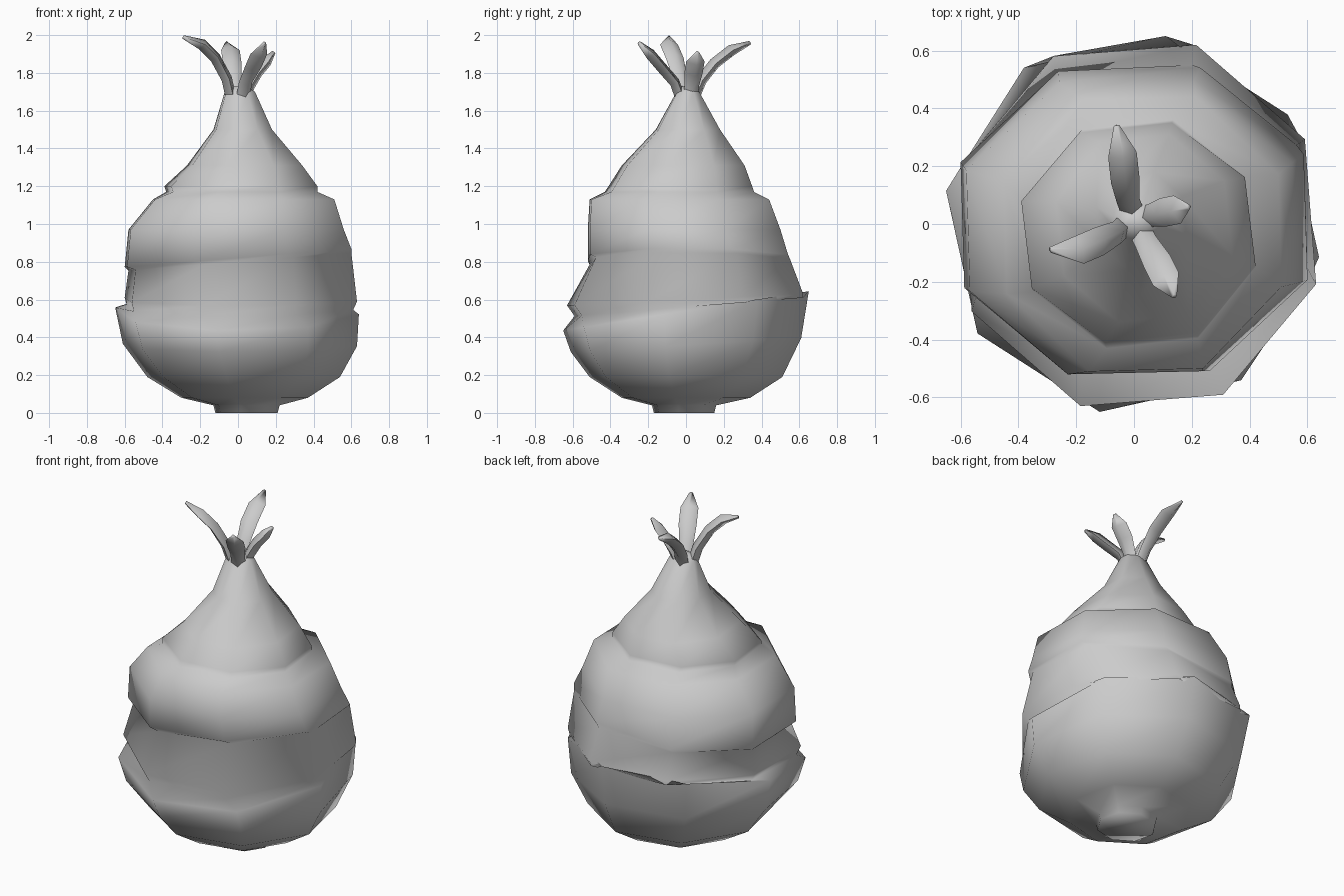
import bpy
import bmesh
from math import cos, sin, pi, radians
from mathutils import Vector

cube = bpy.data.objects.get("Cube")
if cube:
    bpy.data.objects.remove(cube, do_unlink=True)

grey = bpy.data.materials.new("plain grey")
grey.use_nodes = True
colour = (0.6, 0.6, 0.6, 1)
grey.diffuse_color = colour
grey.node_tree.nodes["Principled BSDF"].inputs["Base Color"].default_value = colour


def loft(name, rings):
    """Skin a list of equal rings of points into a closed smooth object."""
    bm = bmesh.new()
    loops = [[bm.verts.new(p) for p in ring] for ring in rings]
    count = len(loops[0])
    for lower, higher in zip(loops, loops[1:]):
        for i in range(count):
            j = (i + 1) % count
            bm.faces.new((lower[i], lower[j], higher[j], higher[i]))
    bm.faces.new(loops[0][::-1])
    bm.faces.new(loops[-1])
    mesh = bpy.data.meshes.new(name)
    bm.to_mesh(mesh)
    bm.free()
    mesh.materials.append(grey)
    ob = bpy.data.objects.new(name, mesh)
    bpy.context.collection.objects.link(ob)
    bpy.ops.object.select_all(action='DESELECT')
    ob.select_set(True)
    bpy.context.view_layer.objects.active = ob
    bpy.ops.object.shade_smooth_by_angle(angle=radians(85))


def octagon(turn, z, left, right, front, back, tilt_x=0, tilt_y=0):
    """Turned octagon that touches all four given sides, then is tilted."""
    angles = [radians(turn) + k * pi / 4 for k in range(8)]
    reach_x = max(cos(a) for a in angles)
    reach_y = max(sin(a) for a in angles)
    ring = []
    for a in angles:
        x = (left + right + (right - left) * cos(a) / reach_x) / 2
        y = (front + back + (back - front) * sin(a) / reach_y) / 2
        ring.append((x, y, z + tilt_x * x + tilt_y * y))
    return ring


# Each skin layer is turned a little against the next
cup, waist, upper, neck = -10, -18, -21, -16

loft("bulb", [
    # root foot and cup with a tilted rim
    octagon(cup, 0, -0.12, 0.21, -0.17, 0.15),
    octagon(cup, 0.04, -0.13, 0.22, -0.18, 0.16),
    octagon(cup, 0.08, -0.3, 0.37, -0.34, 0.34),
    octagon(cup, 0.19, -0.48, 0.54, -0.51, 0.51),
    octagon(cup, 0.36, -0.61, 0.63, -0.61, 0.61, tilt_y=0.06),
    octagon(cup, 0.54, -0.65, 0.64, -0.65, 0.65, tilt_y=0.16),
    # waist layer
    octagon(waist, 0.56, -0.59, 0.61, -0.59, 0.62, tilt_y=0.08),
    octagon(waist, 0.6, -0.6, 0.63, -0.63, 0.62, tilt_y=0.05),
    octagon(waist, 0.8, -0.58, 0.6, -0.51, 0.55, tilt_x=0.08),
    # upper layer
    octagon(upper, 0.82, -0.6, 0.6, -0.52, 0.54, tilt_x=0.08),
    octagon(upper, 0.97, -0.58, 0.56, -0.52, 0.5),
    octagon(upper, 1.13, -0.45, 0.51, -0.51, 0.44),
    # pointed neck
    octagon(neck, 1.17, -0.38, 0.42, -0.43, 0.36),
    octagon(neck, 1.2, -0.39, 0.42, -0.41, 0.35),
    octagon(neck, 1.31, -0.27, 0.34, -0.34, 0.31),
    octagon(neck, 1.5, -0.13, 0.18, -0.16, 0.18),
    octagon(neck, 1.7, -0.07, 0.09, -0.05, 0.07),
    octagon(neck, 1.73, -0.03, 0.04, -0.02, 0.03),
])


def sprout(name, path):
    """Leaf with a diamond section swept along a bent path."""
    points = [Vector(p) for p in path]
    last = len(points) - 1
    outward = points[last] - points[0]
    side = Vector((-outward.y, outward.x, 0)).normalized()
    widths = (0.04, 0.04, 0.05, 0.05, 0.01)
    rings = []
    for i, (point, width) in enumerate(zip(points, widths)):
        along = points[min(i + 1, last)] - points[max(i - 1, 0)]
        across = side * width
        up = along.cross(side).normalized() * min(width, 0.03)
        rings.append([point + across, point + up, point - across, point - up])
    loft(name, rings)


# Four sprouts fanning out of the neck
sprout("back_sprout", [(0, 0.03, 1.64), (-0.02, 0.08, 1.76), (-0.03, 0.15, 1.85),
                       (-0.04, 0.24, 1.92), (-0.06, 0.34, 1.96)])
sprout("right_sprout", [(-0.03, 0, 1.64), (-0.06, -0.03, 1.77), (-0.12, -0.06, 1.88),
                        (-0.19, -0.09, 1.95), (-0.29, -0.09, 1.99)])
sprout("front_sprout", [(0.02, -0.02, 1.64), (0.04, -0.06, 1.75), (0.08, -0.13, 1.83),
                        (0.11, -0.19, 1.9), (0.14, -0.25, 1.96)])
sprout("left_sprout", [(0.03, 0.02, 1.64), (0.06, 0.03, 1.73), (0.1, 0.04, 1.8),
                       (0.15, 0.05, 1.86), (0.19, 0.06, 1.91)])
